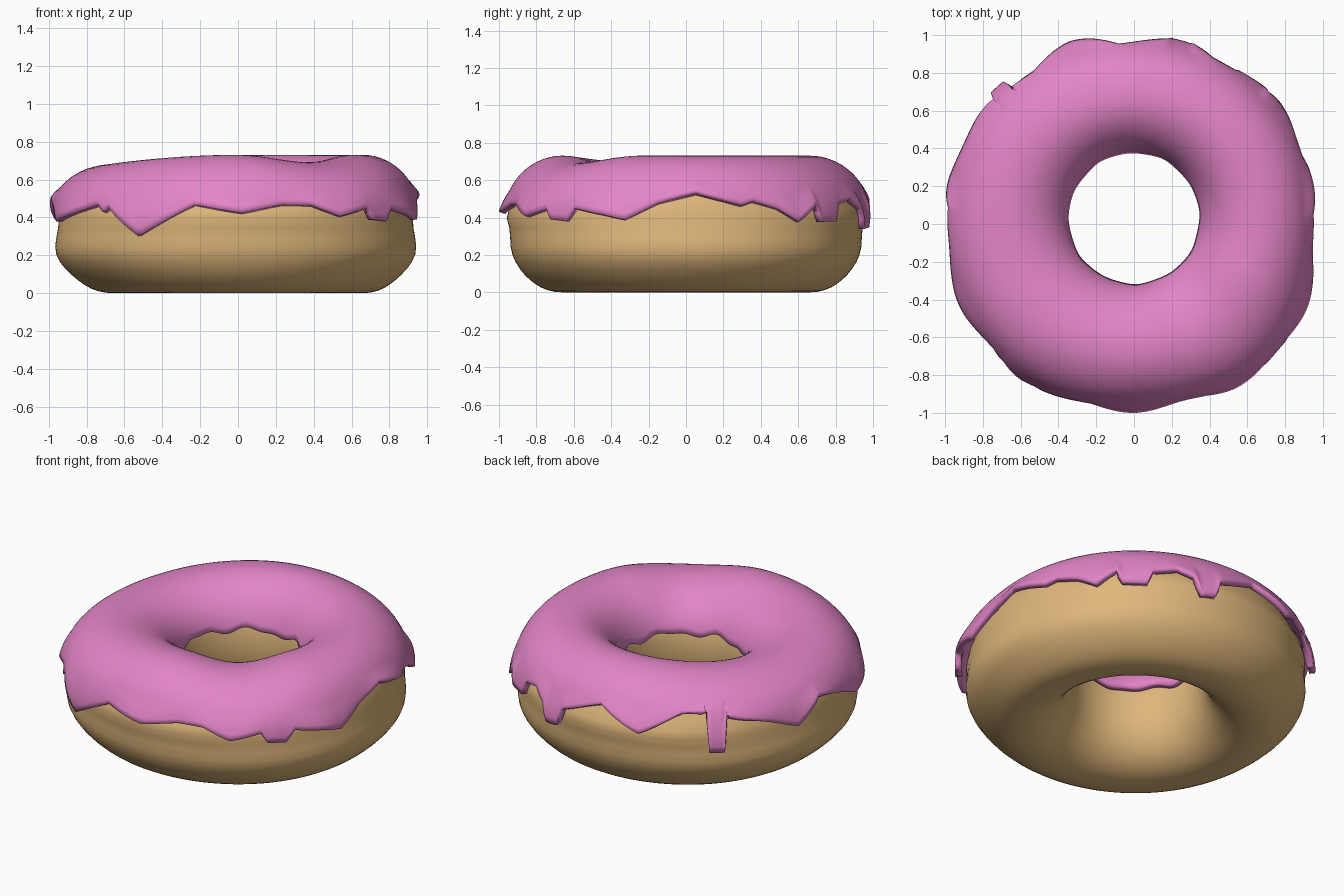
import bpy, bmesh
from math import sin, cos, pi, asin, radians, degrees, copysign

cube = bpy.data.objects.get("Cube")
if cube:
    bpy.data.objects.remove(cube)

RING = 0.66       # radius of the ring's centre line

# Lower rim of the icing: angle in degrees and height in hundredths
DRIPS = [(3, 54), (12, 50), (18, 47), (22, 49), (30, 45), (37, 38), (44, 47),
         (46, 38), (54, 38), (56, 47), (64, 50), (70, 45), (72, 34), (77, 35),
         (79, 46), (94, 55), (109, 44), (123, 56), (131, 57), (132, 33),
         (137, 33), (138, 55), (155, 45), (164, 39), (175, 52), (188, 45),
         (198, 38), (209, 42), (222, 47), (225, 43), (227, 46), (239, 30),
         (257, 47), (272, 43), (285, 47), (294, 47), (303, 41), (313, 45),
         (315, 39), (321, 38), (324, 45), (334, 42), (341, 39), (351, 48)]


def make_material(name, color):
    mat = bpy.data.materials.new(name)
    mat.use_nodes = True
    mat.diffuse_color = color
    bsdf = mat.node_tree.nodes["Principled BSDF"]
    bsdf.inputs["Base Color"].default_value = color
    bsdf.inputs["Roughness"].default_value = 0.6
    return mat


def spow(value, power):
    return copysign(abs(value) ** power, value)


def rim_height(deg):
    """Height of the icing's outer rim at an angle, interpolated."""
    first, last = DRIPS[0], DRIPS[-1]
    keys = [(last[0] - 360, last[1])] + DRIPS + [(first[0] + 360, first[1])]
    for (a, za), (b, zb) in zip(keys, keys[1:]):
        if a <= deg <= b:
            return (za + (zb - za) * (deg - a) / (b - a)) / 100


def bump(value, middle, width):
    """Soft swelling around a height or an angle."""
    t = min(abs(value - middle) / width, 1)
    return (1 + cos(pi * t)) / 2


def place(r, z, theta):
    """Turn a cross-section point to its angle, with hand-made unevenness."""
    deg = degrees(theta)
    outer = min(max((r - RING) / 0.3, 0), 1)
    inner = min(max((RING - r) / 0.3, 0), 1)
    r -= 0.008 * cos(4 * theta) * outer
    x = r * cos(theta) - 0.012 * outer
    y = r * sin(theta) + 0.03 * inner
    # the crown sags on one side and at one corner
    sag = 0.01 - 0.045 * bump(deg, 180, 90) - 0.035 * bump(deg, 304, 35)
    z += sag * max(z - 0.5, 0) / 0.2
    return x, y, z


def make_ring(name, columns, closed, mat):
    """Skin a ring of cross-sections with quads."""
    bm = bmesh.new()
    grid = [[bm.verts.new(p) for p in column] for column in columns]
    rows = len(grid[0])
    for i, column in enumerate(grid):
        following = grid[(i + 1) % len(grid)]
        for j in range(rows if closed else rows - 1):
            k = (j + 1) % rows
            bm.faces.new((column[j], following[j], following[k], column[k]))
    bmesh.ops.recalc_face_normals(bm, faces=bm.faces)
    mesh = bpy.data.meshes.new(name)
    bm.to_mesh(mesh)
    bm.free()
    mesh.materials.append(mat)
    obj = bpy.data.objects.new(name, mesh)
    bpy.context.collection.objects.link(obj)
    return obj


def smooth(obj, angle):
    bpy.ops.object.select_all(action="DESELECT")
    obj.select_set(True)
    bpy.context.view_layer.objects.active = obj
    bpy.ops.object.shade_smooth_by_angle(angle=radians(angle))


def dough_column(theta, rows=48):
    points = []
    for j in range(rows):
        phi = 2 * pi * j / rows
        r = RING + 0.285 * spow(cos(phi), 0.94)
        z = 0.345 + 0.345 * spow(sin(phi), 0.94)
        if r > RING:
            # belly low on the sides, fuller under the icing front and back
            r += (0.012 + 0.02 * cos(theta) ** 2) * bump(z, 0.2, 0.17)
            r += 0.025 * sin(theta) ** 2 * bump(z, 0.41, 0.1)
        points.append(place(r, z, theta))
    return points


def icing_column(deg):
    theta, middle, height = radians(deg), 0.4, 0.32
    wave = 0.455 + 0.012 * sin(7 * theta) + 0.008 * sin(12 * theta + 1)
    start = asin((rim_height(deg) - middle) / height)
    end = pi - asin((wave - middle) / height)
    shoulder = 0.9
    # drips stretch below the shoulder, the crown stays even
    angles = [start + (shoulder - start) * j / 9 for j in range(9)]
    angles += [shoulder + (end - shoulder) * j / 18 for j in range(19)]
    # the icing spreads wider at the back and at one front corner
    spread = 0.326 + 0.018 * bump(deg, 110, 60) + 0.03 * bump(deg, 320, 35)
    points = []
    for j, phi in enumerate(angles):
        r = RING + (spread if phi < pi / 2 else 0.32) * cos(phi)
        z = middle + height * sin(phi)
        # the lowest rows flare a little, unevenly
        r += max(0, 4 - j) * 0.003 * (1 + sin(11 * theta))
        points.append(place(r, z, theta))
    return points


dough_mat = make_material("golden dough", (0.74, 0.475, 0.2, 1))
icing_mat = make_material("pink icing", (0.77, 0.235, 0.57, 1))

# Dough ring
dough = make_ring("dough", [dough_column(radians(3 * i)) for i in range(120)],
                  True, dough_mat)
smooth(dough, 60)

# Icing shell with drips, thickened inwards
icing = make_ring("icing", [icing_column(i) for i in range(360)],
                  False, icing_mat)
# make sure the shell faces outwards before thickening
crown = max(icing.data.polygons, key=lambda face: face.center.z)
if crown.normal.z < 0:
    icing.data.flip_normals()
smooth(icing, 50)
shell = icing.modifiers.new("thickness", "SOLIDIFY")
shell.thickness = 0.035
shell.offset = -1
